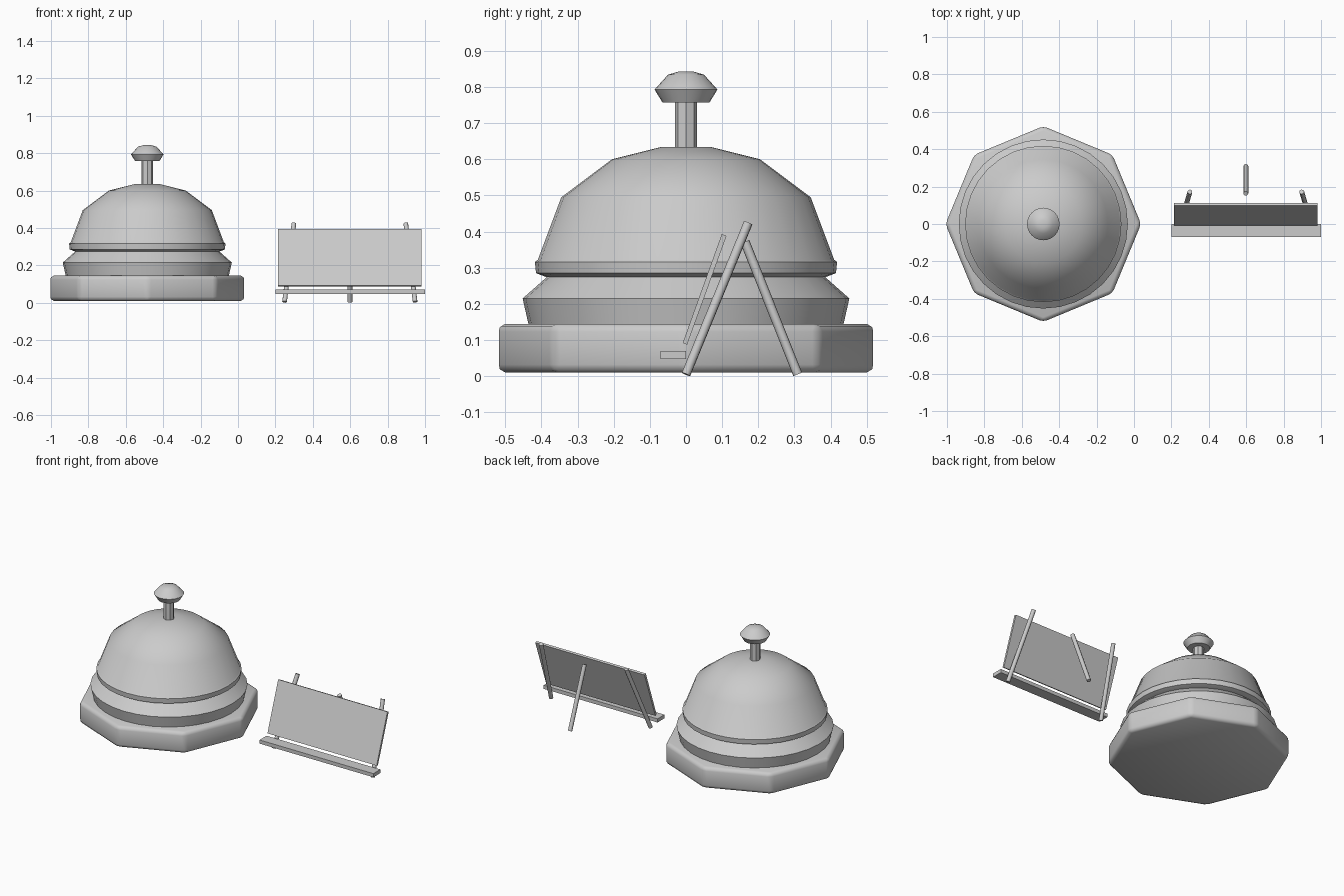
import bpy, bmesh, math
from mathutils import Vector

if "Cube" in bpy.data.objects:
    bpy.data.objects.remove(bpy.data.objects["Cube"])

BELL = -0.485   # bell centre in x
STAND = 0.598   # sign stand centre in x

grey = bpy.data.materials.new("plain_grey")
grey.diffuse_color = (0.6, 0.6, 0.6, 1)
grey.use_nodes = True
grey.node_tree.nodes["Principled BSDF"].inputs["Base Color"].default_value = grey.diffuse_color


def finish(bm, name, angle=None):
    bmesh.ops.recalc_face_normals(bm, faces=bm.faces)
    me = bpy.data.meshes.new(name)
    bm.to_mesh(me)
    bm.free()
    ob = bpy.data.objects.new(name, me)
    bpy.context.collection.objects.link(ob)
    me.materials.append(grey)
    if angle:
        bpy.ops.object.select_all(action='DESELECT')
        ob.select_set(True)
        bpy.context.view_layer.objects.active = ob
        bpy.ops.object.shade_smooth_by_angle(angle=math.radians(angle))
    return ob


def lathe(name, profile, sides, angle=None):
    """Stack of rings (radius, z) around the bell axis, capped at both ends."""
    bm = bmesh.new()
    rings = [[bm.verts.new((BELL + r * math.cos(2 * math.pi * i / sides),
                            r * math.sin(2 * math.pi * i / sides), z))
              for i in range(sides)] for r, z in profile]
    for a, b in zip(rings, rings[1:]):
        for i in range(sides):
            j = (i + 1) % sides
            bm.faces.new((a[i], a[j], b[j], b[i]))
    bm.faces.new(rings[0][::-1])
    bm.faces.new(rings[-1])
    return finish(bm, name, angle)


def slab(name, x0, x1, section):
    """Extrude a (y, z) section along x."""
    bm = bmesh.new()
    f = bm.faces.new([bm.verts.new((x0, y, z)) for y, z in section])
    ext = bmesh.ops.extrude_face_region(bm, geom=[f])
    bmesh.ops.translate(bm, vec=(x1 - x0, 0, 0),
                        verts=[v for v in ext["geom"] if isinstance(v, bmesh.types.BMVert)])
    return finish(bm, name)


def rod(name, a, b, r=0.013):
    a, b = Vector(a), Vector(b)
    bm = bmesh.new()
    bmesh.ops.create_cone(bm, cap_ends=True, segments=8, radius1=r, radius2=r, depth=(b - a).length)
    bm.transform((b - a).to_track_quat('Z', 'Y').to_matrix().to_4x4())
    bmesh.ops.translate(bm, vec=(a + b) / 2, verts=bm.verts)
    return finish(bm, name, 50)


# Octagonal base with softened edges
base = lathe("bell_base", [(0.523, 0.01), (0.523, 0.145)], 8)
bm = bmesh.new()
bm.from_mesh(base.data)
bmesh.ops.bevel(bm, geom=bm.edges[:], offset=0.022, segments=2, profile=0.5, affect='EDGES')
bm.to_mesh(base.data)
bm.free()
bpy.ops.object.select_all(action='DESELECT')
base.select_set(True)
bpy.context.view_layer.objects.active = base
bpy.ops.object.shade_smooth_by_angle(angle=math.radians(50))

# Collar, dome, plunger stem and button
lathe("bell_collar", [(0.435, 0.14), (0.452, 0.215), (0.375, 0.283)], 32, 35)
lathe("bell_dome", [(0.37, 0.268), (0.415, 0.285), (0.418, 0.316), (0.410, 0.322),
                    (0.345, 0.495), (0.205, 0.60), (0.07, 0.634)], 32, 38)
lathe("plunger_stem", [(0.031, 0.62), (0.031, 0.765)], 8)
lathe("plunger_button", [(0.065, 0.757), (0.087, 0.793), (0.05, 0.834), (0.02, 0.843)], 24, 50)

# Sign stand: board, ledge and three legs
slab("sign_board", 0.213, 0.98, [(-0.009, 0.092), (0.003, 0.087), (0.112, 0.388), (0.099, 0.393)])
slab("stand_ledge", 0.2, 1.0, [(-0.07, 0.047), (0, 0.047), (0, 0.07), (-0.07, 0.07)])
for side, s in (("left", -1), ("right", 1)):
    rod("front_leg_" + side, (STAND + s * 0.349, 0, 0.005), (STAND + s * 0.299, 0.172, 0.424))
rod("rear_leg", (STAND, 0.309, 0.005), (STAND, 0.163, 0.372))
